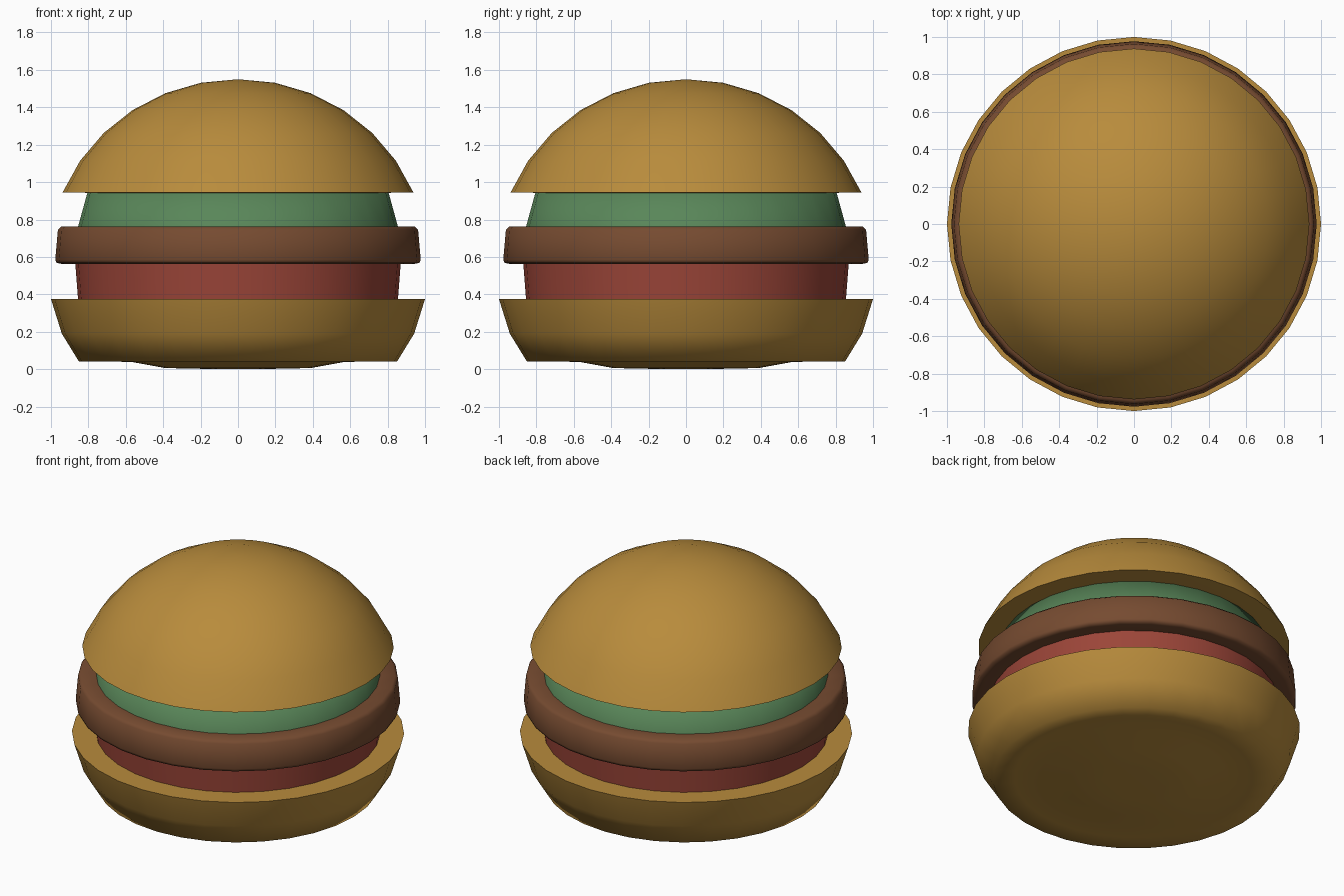
import bpy, bmesh, math

if "Cube" in bpy.data.objects:
    bpy.data.objects.remove(bpy.data.objects["Cube"])

SEGMENTS = 32


def material(name, rgb):
    m = bpy.data.materials.new(name)
    m.diffuse_color = (*rgb, 1.0)
    m.use_nodes = True
    m.node_tree.nodes["Principled BSDF"].inputs["Base Color"].default_value = m.diffuse_color
    return m


def lathe(name, profile, mat):
    """Revolve (radius, z) points, listed top to bottom, around z; ends at radius 0 become poles."""
    bm = bmesh.new()
    rings = []
    for r, z in profile:
        n = SEGMENTS if r > 0 else 1
        rings.append([bm.verts.new((r * math.cos(2 * math.pi * i / SEGMENTS),
                                    r * math.sin(2 * math.pi * i / SEGMENTS), z))
                      for i in range(n)])
    for a, b in zip(rings, rings[1:]):
        for i in range(SEGMENTS):
            j = (i + 1) % SEGMENTS
            if len(a) == 1:
                bm.faces.new((a[0], b[i], b[j]))
            elif len(b) == 1:
                bm.faces.new((a[i], b[0], a[j]))
            else:
                bm.faces.new((a[i], b[i], b[j], a[j]))
    bmesh.ops.recalc_face_normals(bm, faces=bm.faces[:])
    mesh = bpy.data.meshes.new(name)
    bm.to_mesh(mesh)
    bm.free()
    mesh.materials.append(mat)
    obj = bpy.data.objects.new(name, mesh)
    bpy.context.collection.objects.link(obj)
    bpy.ops.object.select_all(action='DESELECT')
    obj.select_set(True)
    bpy.context.view_layer.objects.active = obj
    bpy.ops.object.shade_smooth_by_angle(angle=math.radians(75))
    return obj


bread = material("bread", (0.48, 0.26, 0.045))
green = material("lettuce_green", (0.10, 0.24, 0.10))
brown = material("meat_brown", (0.18, 0.07, 0.03))
red = material("tomato_red", (0.33, 0.06, 0.04))

# Top bun: upper cap of a sphere with a flat underside
step = math.pi / 16
dome = [(1.015 * math.sin(k * step), 0.57 + 0.98 * math.cos(k * step)) for k in range(7)]
lathe("top_bun", dome + [(0.75, 0.942), (0, 0.942)], bread)

# Lettuce layer, narrowing upward
lathe("lettuce", [(0, 0.944), (0.805, 0.944), (0.857, 0.755), (0, 0.755)], green)

# Patty with rounded rims
lathe("patty", [(0, 0.762), (0.86, 0.762), (0.945, 0.762), (0.963, 0.745),
                (0.977, 0.585), (0.97, 0.568), (0.945, 0.563), (0.86, 0.563), (0, 0.563)], brown)

# Tomato layer, narrowing downward
lathe("tomato", [(0, 0.566), (0.87, 0.566), (0.855, 0.372), (0, 0.372)], red)

# Bottom bun: flat top, curved side, slightly bulging base
lathe("bottom_bun", [(0, 0.375), (0.8, 0.375), (1.0, 0.375), (0.942, 0.19), (0.85, 0.04),
                     (0.72, 0.042), (0.565, 0.038), (0.39, 0.006), (0.2, 0.002), (0, 0.0)], bread)
